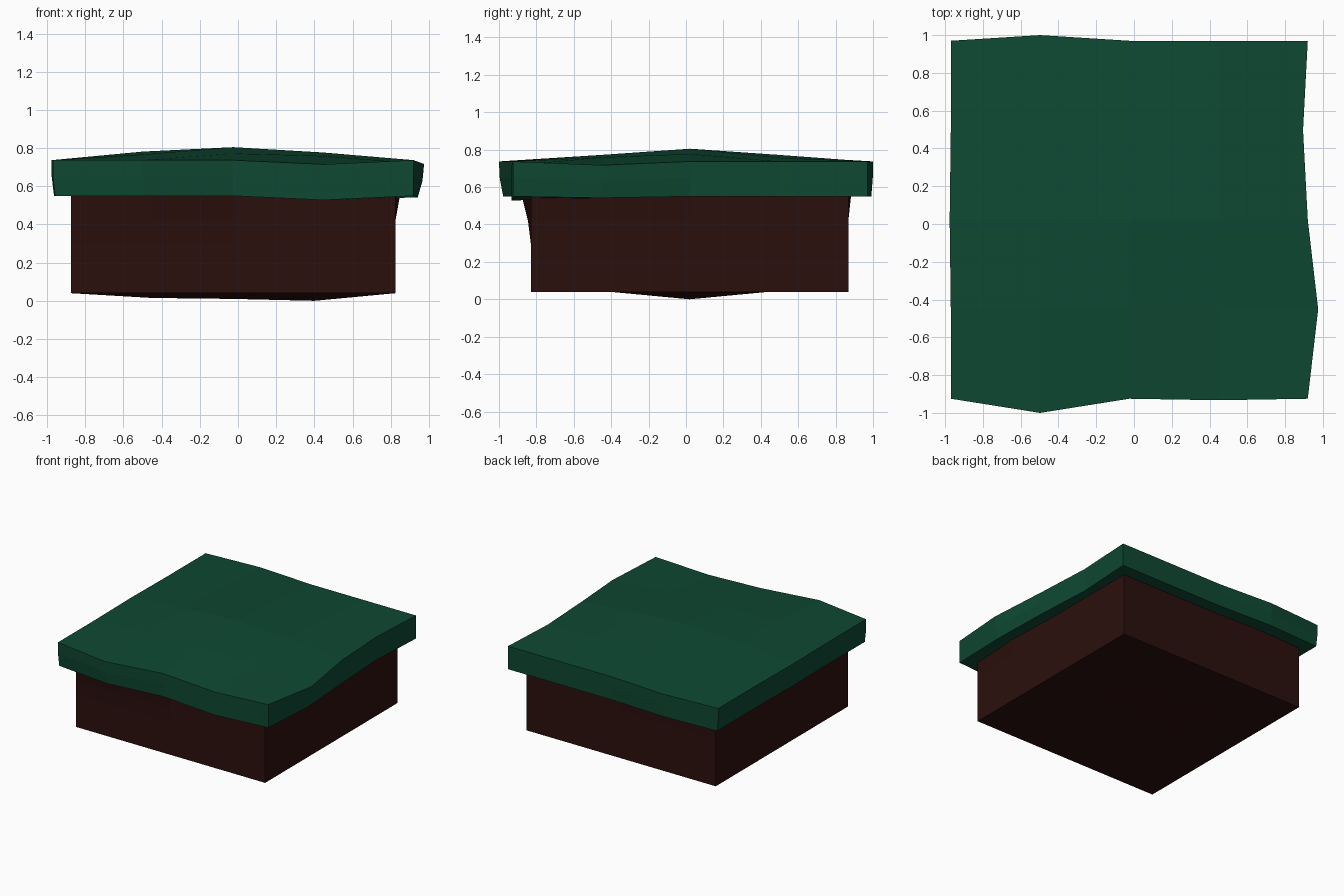
import bpy, bmesh

if "Cube" in bpy.data.objects:
    bpy.data.objects.remove(bpy.data.objects["Cube"])

XS = YS = range(5)


def material(name, rgb):
    mat = bpy.data.materials.new(name)
    mat.diffuse_color = (*rgb, 1)
    mat.use_nodes = True
    mat.node_tree.nodes["Principled BSDF"].inputs["Base Color"].default_value = mat.diffuse_color
    return mat


def lattice_block(name, x_span, y_span, levels, offsets, mat):
    """Closed block with a 4 x 4 grid on top and bottom.
    offsets maps (column, row, level) to a small shift."""
    bm = bmesh.new()
    top = len(levels) - 1
    v = {}
    for k, z in enumerate(levels):
        for i in XS:
            for j in YS:
                if k in (0, top) or i in (0, 4) or j in (0, 4):
                    dx, dy, dz = offsets.get((i, j, k), (0, 0, 0))
                    x = x_span[0] + (x_span[1] - x_span[0]) * i / 4
                    y = y_span[0] + (y_span[1] - y_span[0]) * j / 4
                    v[i, j, k] = bm.verts.new((x + dx, y + dy, z + dz))
    for i in range(4):
        for j in range(4):
            for k in (0, top):
                bm.faces.new([v[i, j, k], v[i + 1, j, k], v[i + 1, j + 1, k], v[i, j + 1, k]])
        for k in range(top):
            for s in (0, 4):
                bm.faces.new([v[i, s, k], v[i + 1, s, k], v[i + 1, s, k + 1], v[i, s, k + 1]])
                bm.faces.new([v[s, i, k], v[s, i + 1, k], v[s, i + 1, k + 1], v[s, i, k + 1]])
    bmesh.ops.recalc_face_normals(bm, faces=bm.faces)
    mesh = bpy.data.meshes.new(name)
    bm.to_mesh(mesh)
    bm.free()
    mesh.materials.append(mat)
    obj = bpy.data.objects.new(name, mesh)
    bpy.context.collection.objects.link(obj)
    return obj


# Grass cap: uneven rim, gently domed top
grass = {}
for k, f in enumerate((0.7, 0.95, 1.0)):
    grass[1, 0, k] = (0, -0.075 * f, 0)
    grass[3, 0, k] = (0, -0.008, -0.022)
    grass[1, 4, k] = (0, 0.03 * f, 0)
    grass[4, 1, k] = (0.055 * (0.4, 0.85, 1)[k], 0, -0.02 if k else -0.008)
    grass[4, 3, k] = (-0.025, 0, 0)
    grass[0, 2, k] = (-0.006, 0, 0)
for k in (0,):
    for i in XS:
        for j in YS:
            dx, dy, dz = grass.get((i, j, k), (0, 0, 0))
            grass[i, j, k] = (dx + (0.012 if i == 0 else 0), dy, dz)
dome = [[0.03, 0.035, 0.022], [0.045, 0.068, 0.04], [0.03, 0.035, 0.02]]
for i in range(3):
    for j in range(3):
        grass[i + 1, j + 1, 2] = (0, 0, dome[j][i])
lattice_block("grass_cap", (-0.97, 0.92), (-0.925, 0.97), (0.55, 0.65, 0.737),
              grass, material("grass_green", (0.0045, 0.065, 0.032)))

# Soil block: slightly flared under the cap, sagging underside
soil = {
    (1, 2, 0): (0, 0, -0.025), (2, 2, 0): (0, 0, -0.03), (3, 2, 0): (0, 0, -0.04),
    (1, 0, 2): (0, -0.015, 0), (1, 0, 3): (0, -0.05, 0),
    (4, 1, 3): (0.025, 0, 0), (1, 4, 3): (0, 0.015, 0),
}
lattice_block("soil_block", (-0.875, 0.825), (-0.83, 0.868), (0.04, 0.3, 0.42, 0.56),
              soil, material("soil_brown", (0.024, 0.005, 0.004)))
